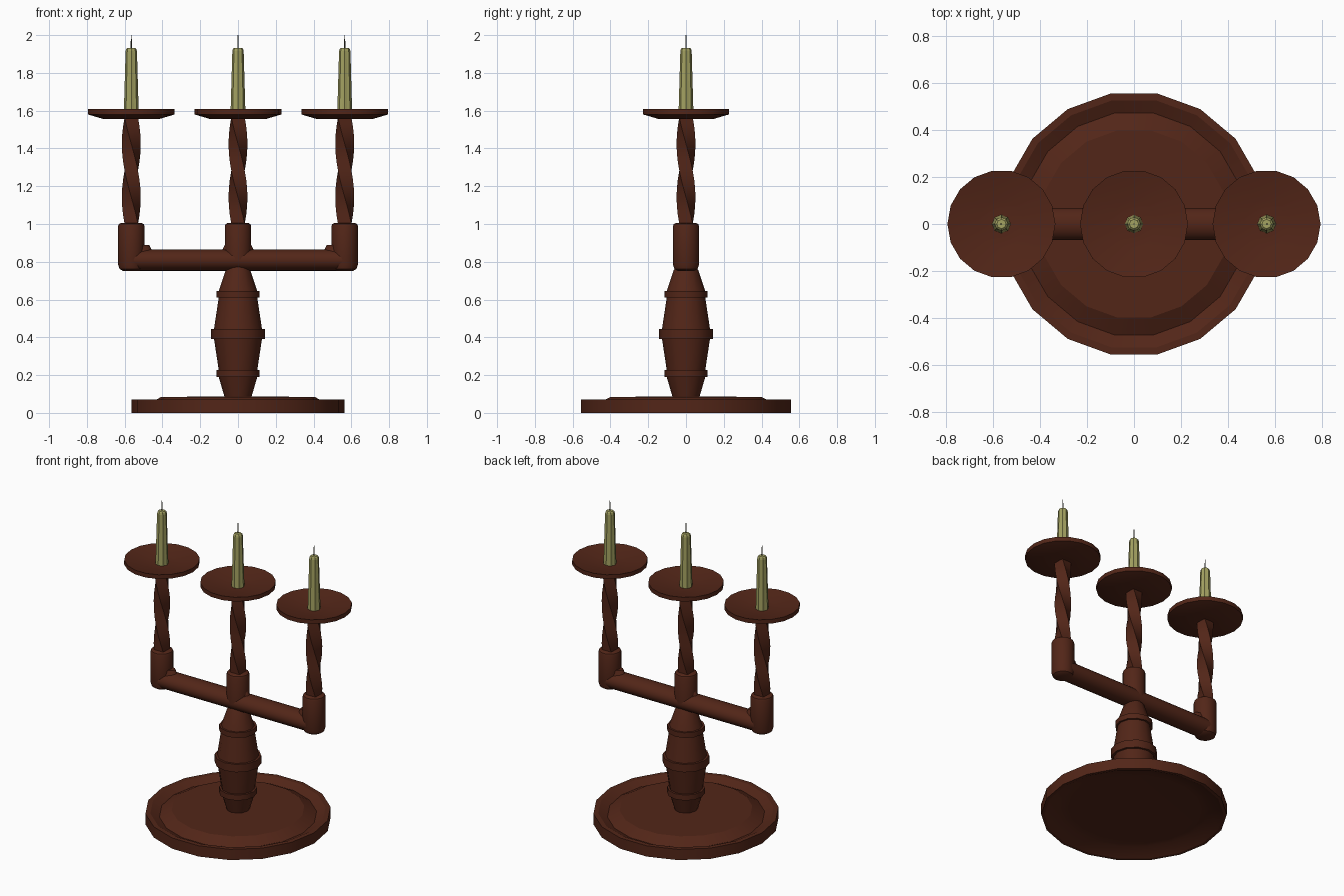
import bpy, bmesh, math

if "Cube" in bpy.data.objects:
    bpy.data.objects.remove(bpy.data.objects["Cube"])

def material(name, rgb):
    m = bpy.data.materials.new(name)
    m.diffuse_color = (*rgb, 1)
    m.use_nodes = True
    m.node_tree.nodes["Principled BSDF"].inputs["Base Color"].default_value = m.diffuse_color
    return m

WOOD = material("dark_wood", (0.085, 0.019, 0.009))
WAX = material("wax", (0.37, 0.36, 0.12))
WICK = material("wick", (0.06, 0.06, 0.04))
ARM = 0.565          # distance of the side candles from the centre

def loft(name, rings, mat, loc=(0, 0, 0), smooth=35):
    """Skin a list of equal-length vertex rings and cap both ends."""
    bm = bmesh.new()
    rows = [[bm.verts.new(p) for p in ring] for ring in rings]
    n = len(rows[0])
    for a, b in zip(rows, rows[1:]):
        for i in range(n):
            j = (i + 1) % n
            bm.faces.new((a[i], a[j], b[j], b[i]))
    bm.faces.new(rows[0][::-1])
    bm.faces.new(rows[-1])
    bmesh.ops.recalc_face_normals(bm, faces=bm.faces)
    me = bpy.data.meshes.new(name)
    bm.to_mesh(me)
    bm.free()
    me.materials.append(mat)
    ob = bpy.data.objects.new(name, me)
    ob.location = loc
    bpy.context.collection.objects.link(ob)
    if smooth:
        bpy.ops.object.select_all(action='DESELECT')
        ob.select_set(True)
        bpy.context.view_layer.objects.active = ob
        bpy.ops.object.shade_smooth_by_angle(angle=math.radians(smooth))
    return ob

def circle(r, z, n, turn=0.0, flute=1.0):
    pts = []
    for i in range(n):
        a = 2 * math.pi * i / n + turn
        k = r * (flute if i % 2 else 1)
        pts.append((k * math.cos(a), k * math.sin(a), z))
    return pts

def lathe(name, profile, n, mat, loc=(0, 0, 0), smooth=35, flute=1.0):
    return loft(name, [circle(r, z, n, 0, flute) for r, z in profile], mat, loc, smooth)

# Round foot: hollow underneath, grooved rim and raised centre on top
lathe("base", [(0.4, 0.042), (0.46, 0.038), (0.545, 0), (0.565, 0), (0.565, 0.072),
               (0.535, 0.072), (0.48, 0.046), (0.405, 0.085), (0.1, 0.086)],
      18, WOOD, smooth=21)

# Turned column with three collars
lathe("column", [(0.07, 0.08), (0.102, 0.19), (0.115, 0.19), (0.115, 0.227), (0.102, 0.227),
                 (0.127, 0.392), (0.142, 0.392), (0.142, 0.445), (0.127, 0.445),
                 (0.102, 0.61), (0.115, 0.61), (0.115, 0.645), (0.102, 0.645),
                 (0.065, 0.755), (0.045, 0.785)], 12, WOOD)

# Horizontal arm, oval in section
def oval(x):
    return [(x, 0.069 * math.cos(t * math.pi / 12), 0.809 + 0.057 * math.sin(t * math.pi / 12))
            for t in range(24)]
loft("cross_arm", [oval(-ARM), oval(ARM)], WOOD)

for side, s in (("left", -1), ("middle", 0), ("right", 1)):
    at = (s * ARM, 0, 0)
    # Upright socket, with rounded elbow on the outer ones
    foot = [(0.07, 0.81)] if s == 0 else [(0.045, 0.752), (0.062, 0.762), (0.07, 0.785)]
    lathe(side + "_socket", foot + [(0.07, 0.988), (0.066, 0.999), (0.056, 1.005)], 18, WOOD, at)
    # Small fillet between socket and arm
    fillet = lathe(side + "_fillet", [(0.094, 0.848), (0.08, 0.868), (0.07, 0.888)],
                   18, WOOD, (s * (ARM - 0.025), 0, 0))
    fillet.scale.y = 0.5
    # Square stem twisted half a turn
    steps = 12
    loft(side + "_twisted_stem",
         [circle(0.05, 1.0 + 0.565 * i / steps, 4, math.pi / 4 - math.pi * i / steps)
          for i in range(steps + 1)], WOOD, at)
    # Shallow dished drip plate
    lathe(side + "_drip_plate", [(0.05, 1.555), (0.145, 1.555), (0.23, 1.58), (0.23, 1.608),
                                 (0.1, 1.58), (0.04, 1.578)], 18, WOOD, at)
    # Fluted candle and wick
    lathe(side + "_candle", [(0.04, 1.57), (0.03, 1.915), (0.027, 1.927), (0.02, 1.933)],
          16, WAX, at, 0, 0.9)
    lathe(side + "_wick", [(0.004, 1.92), (0.002, 2.0)], 6, WICK, at)
